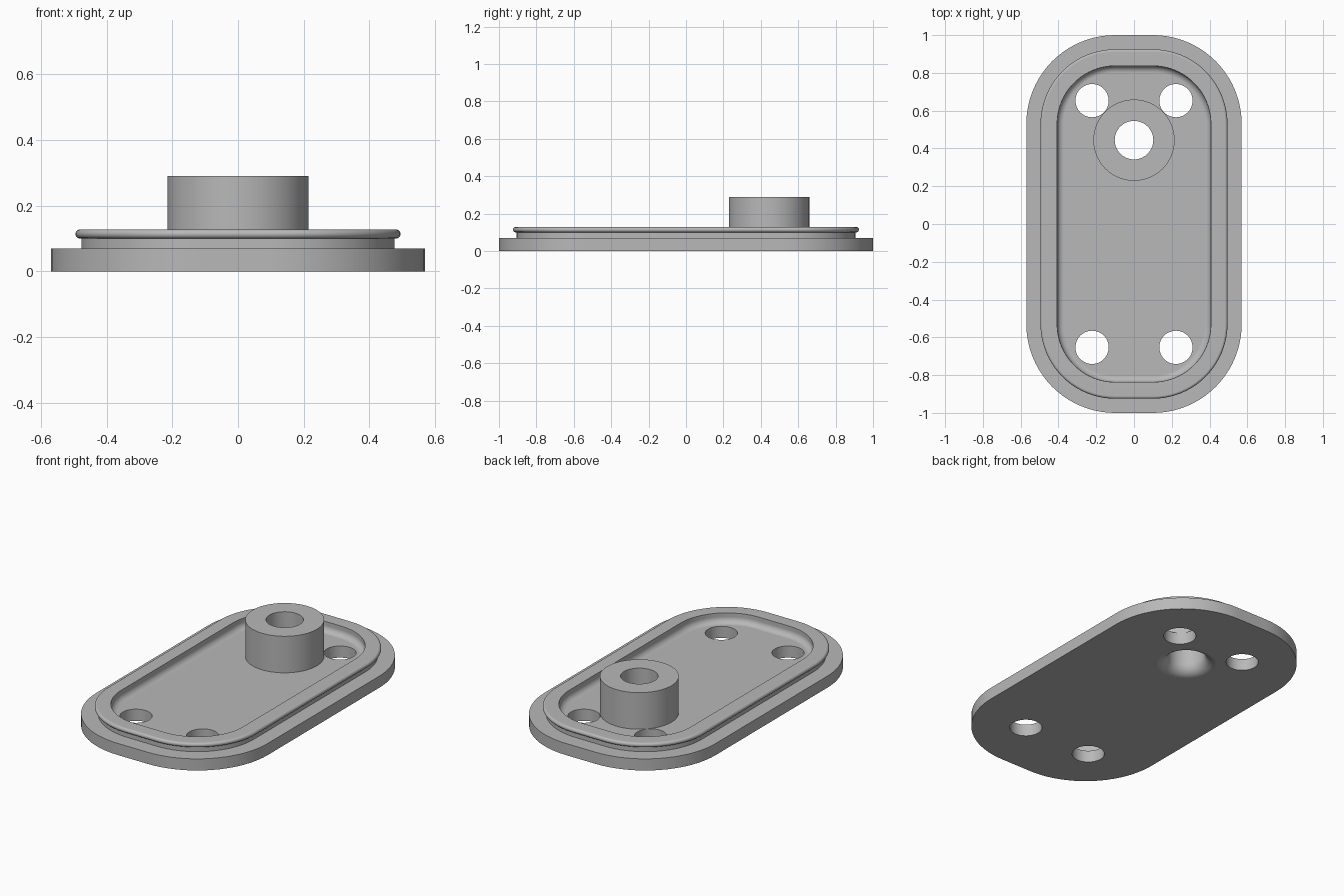
import bpy, bmesh
from math import sin, cos, radians, pi

if "Cube" in bpy.data.objects:
    bpy.data.objects.remove(bpy.data.objects["Cube"], do_unlink=True)

grey = bpy.data.materials.new("plain grey")
grey.use_nodes = True
grey.diffuse_color = (0.48, 0.48, 0.48, 1)
grey.node_tree.nodes["Principled BSDF"].inputs["Base Color"].default_value = (0.48, 0.48, 0.48, 1)


def arc(r, z, radius, start, end, steps=8):
    """Profile points along an arc, angles in degrees."""
    angles = [radians(start + (end - start) * i / steps) for i in range(steps + 1)]
    return [(r + radius * cos(a), z + radius * sin(a)) for a in angles]


def sweep(name, profile, core=(0, 0), centre=(0, 0), steps=20):
    """Solid whose (offset, z) profile runs round a rounded rectangle or circle."""
    bm = bmesh.new()
    rings = []
    for r, z in profile:
        ring = []
        for q, (sx, sy) in enumerate([(1, 1), (-1, 1), (-1, -1), (1, -1)]):
            last = steps + 1 if core[0] else steps
            for i in range(last):
                a = (q + i / steps) * pi / 2
                ring.append(bm.verts.new((centre[0] + sx * core[0] + r * cos(a),
                                          centre[1] + sy * core[1] + r * sin(a), z)))
        rings.append(ring)
    n = len(rings[0])
    for low, high in zip(rings, rings[1:]):
        for i in range(n):
            j = (i + 1) % n
            bm.faces.new((low[i], low[j], high[j], high[i]))
    bm.faces.new(rings[0][::-1])
    bm.faces.new(rings[-1])
    bmesh.ops.recalc_face_normals(bm, faces=bm.faces)
    mesh = bpy.data.meshes.new(name)
    bm.to_mesh(mesh)
    bm.free()
    mesh.materials.append(grey)
    obj = bpy.data.objects.new(name, mesh)
    bpy.context.collection.objects.link(obj)
    return obj


def combine(target, tool, operation):
    tool.hide_render = True
    mod = target.modifiers.new(operation.lower(), 'BOOLEAN')
    mod.operation, mod.object, mod.solver = operation, tool, 'EXACT'
    bpy.context.view_layer.objects.active = target
    bpy.ops.object.modifier_apply(modifier=mod.name)
    bpy.data.objects.remove(tool, do_unlink=True)


# Plate, raised wall with rounded bead, and shallow tray with a filleted floor
plate_top, rim_top, fillet = 0.07, 0.128, 0.035
profile = [(0.47, 0), (0.47, plate_top), (0.377, plate_top), (0.377, 0.1)]
profile += arc(0.381, 0.114, 0.014, -75, 90)
profile += [(0.307, rim_top)]
profile += arc(0.307 - fillet, plate_top + fillet, fillet, 0, -90)
body = sweep("cover_plate", profile, core=(0.1, 0.53))

# Round boss standing on the tray floor
boss_at = (0, 0.444)
combine(body, sweep("boss", [(0.215, 0.04), (0.215, 0.29)], centre=boss_at), 'UNION')

# Boss bore, flaring out through the underside
flare = 0.065
bore = [(0.102 + flare, -0.05)] + arc(0.102 + flare, flare, flare, 270, 180, 10) + [(0.102, 0.4)]
combine(body, sweep("bore_cutter", bore, centre=boss_at), 'DIFFERENCE')

# Four fixing holes
for x in (-0.222, 0.222):
    for y in (-0.653, 0.653):
        hole = sweep("hole_cutter", [(0.088, -0.05), (0.088, 0.2)], centre=(x, y), steps=12)
        combine(body, hole, 'DIFFERENCE')

# Smooth curved walls, crisp edges, flat faces kept flat
bpy.ops.object.select_all(action='DESELECT')
body.select_set(True)
bpy.context.view_layer.objects.active = body
bpy.ops.object.shade_smooth_by_angle(angle=radians(30))
normals = body.modifiers.new("flat_faces", 'WEIGHTED_NORMAL')
normals.keep_sharp = True
